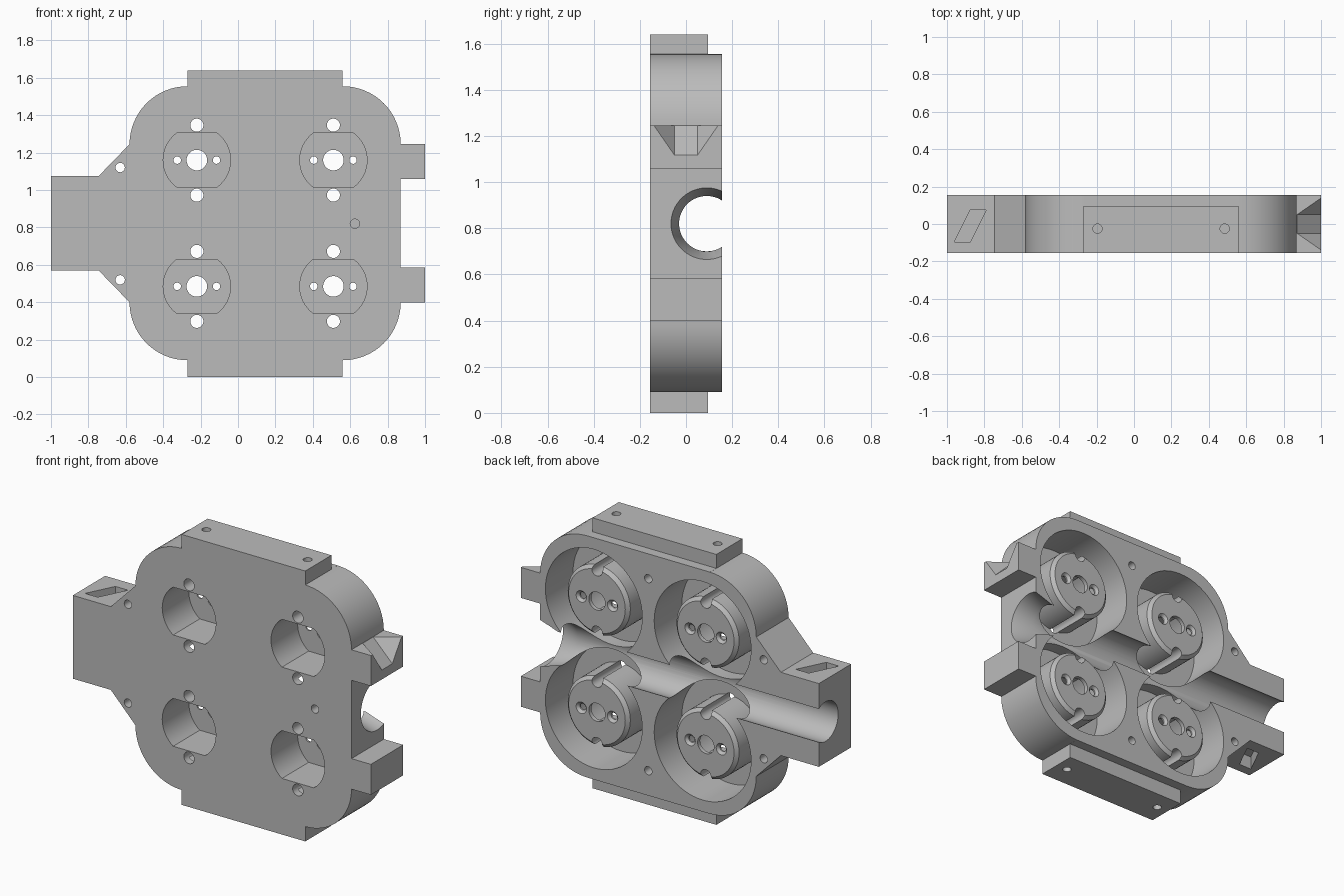
import bpy, bmesh, math
from mathutils import Vector

old = bpy.data.objects.get("Cube")
if old:
    bpy.data.objects.remove(old, do_unlink=True)

grey = bpy.data.materials.new("plain grey")
grey.use_nodes = True
grey.diffuse_color = (0.5, 0.5, 0.5, 1)
grey.node_tree.nodes["Principled BSDF"].inputs["Base Color"].default_value = (0.5, 0.5, 0.5, 1)

FRONT, BACK, MID = -0.155, 0.155, 0.82
FLOOR, CAP = -0.11, 0.125
X, Y, Z = Vector((1, 0, 0)), Vector((0, 1, 0)), Vector((0, 0, 1))

cutters = bpy.data.collections.new("cutters")
bpy.context.scene.collection.children.link(cutters)


def finish(bm, name, collection=cutters):
    bmesh.ops.recalc_face_normals(bm, faces=bm.faces)
    mesh = bpy.data.meshes.new(name)
    bm.to_mesh(mesh)
    bm.free()
    ob = bpy.data.objects.new(name, mesh)
    ob.hide_render = collection is cutters
    collection.objects.link(ob)
    return ob


def loft(bm, rings):
    """Skin a list of equal point rings and cap both ends."""
    loops = [[bm.verts.new(p) for p in ring] for ring in rings]
    n = len(loops[0])
    for a, b in zip(loops, loops[1:]):
        for i in range(n):
            bm.faces.new((a[i], a[(i + 1) % n], b[(i + 1) % n], b[i]))
    bm.faces.new(loops[0])
    bm.faces.new(loops[-1])


def prism(name, outline, y0, y1, collection=cutters):
    """Extrude an (x, z) outline from y0 to y1."""
    bm = bmesh.new()
    loft(bm, [[(x, y, z) for x, z in outline] for y in (y0, y1)])
    return finish(bm, name, collection)


def lathe(name, origin, axis, profile, sides=32):
    """Revolve (radius, distance) pairs around an axis through origin."""
    u = axis.yzx
    v = axis.cross(u)
    angles = [2 * math.pi * i / sides for i in range(sides)]
    bm = bmesh.new()
    loft(bm, [[Vector(origin) + axis * t + r * (u * math.cos(a) + v * math.sin(a))
               for a in angles] for r, t in profile])
    return finish(bm, name)


def drill(origin, axis, radius, t0, t1, sides=32):
    lathe("drill", origin, axis, [(radius, t0), (radius, t1)], sides)


def hull(name, points):
    bm = bmesh.new()
    verts = [bm.verts.new(p) for p in points]
    bmesh.ops.convex_hull(bm, input=verts)
    finish(bm, name)


def arc(cx, cz, r, a0, a1, n=16):
    return [(cx + r * math.cos(math.radians(a0 + (a1 - a0) * i / n)),
             cz + r * math.sin(math.radians(a0 + (a1 - a0) * i / n))) for i in range(n + 1)]


# Plate outline with rounded corners, end flanges, neck block and two tabs
outline = [(-1, 0.57), (-0.745, 0.57)]
outline += arc(-0.27, 0.4, 0.31, 180, 270)
outline += [(-0.27, 0), (0.56, 0)]
outline += arc(0.56, 0.4, 0.31, 270, 360)
outline += [(1, 0.4), (1, 0.585), (0.87, 0.585), (0.87, 1.06), (1, 1.06), (1, 1.245)]
outline += arc(0.56, 1.245, 0.31, 0, 90)
outline += [(0.56, 1.64), (-0.27, 1.64)]
outline += arc(-0.27, 1.245, 0.31, 90, 180)
outline += [(-0.745, 1.075), (-1, 1.075)]
body = prism("housing_body", outline, FRONT, BACK, bpy.context.scene.collection)

# Flanges are thinner than the plate
for z0, z1 in ((-0.1, 0.0895), (1.5555, 1.8)):
    prism("flange_step", [(-0.5, z0), (0.8, z0), (0.8, z1), (-0.5, z1)], 0.095, 0.35)

for x in (-0.22, 0.51):
    for z in (0.485, 1.16):
        # Ring-shaped well that leaves a chamfered boss standing
        lathe("well", (x, 0, z), Y, [(0.325, 0.4), (0.325, FLOOR), (0.21, FLOOR),
                                     (0.21, CAP - 0.02), (0.19, CAP)], 64)

        # Front pocket with two flats
        half = math.degrees(math.asin(0.145 / 0.18))
        pocket = arc(x, z, 0.18, -half, half) + arc(x, z, 0.18, 180 - half, 180 + half)
        prism("pocket", pocket, -0.3, 0.1)

        # Centre hole, countersunk pin holes and screw holes
        drill((x, 0, z), Y, 0.055, 0, 0.3)
        for side in (-1, 1):
            lathe("pin_hole", (x + side * 0.105, 0, z), Y,
                  [(0.02, 0), (0.02, CAP - 0.015), (0.04, CAP + 0.005), (0.04, 0.3)], 20)
            drill((x, 0, z + side * 0.187), Y, 0.035, -0.3, 0.3)

# Lengthwise channel open to the back, flared at the tab end
lathe("channel", (0, 0.09, MID), X, [(0.12, -1.2), (0.12, 0.75), (0.161, 0.89), (0.161, 1.2)], 64)

# Small holes in the gussets, back face, front face and flanges
for z in (0.52, 1.12):
    drill((-0.63, 0, z), Y, 0.025, -0.3, 0.3, 20)
for z in (0.24, 1.405):
    drill((0.145, 0, z), Y, 0.025, 0.03, 0.3, 20)
drill((0.625, 0, MID), Y, 0.025, -0.3, -0.07, 20)
for x in (-0.195, 0.485):
    drill((x, -0.025, 0), Z, 0.025, -0.15, 0.12, 20)
    drill((x, -0.025, 0), Z, 0.025, 1.52, 1.85, 20)

# Slanted slots above and below the neck block
slant = [(-0.96, -0.095), (-0.875, -0.095), (-0.79, 0.075), (-0.875, 0.075)]
for z0, z1 in ((0.5, 0.65), (0.995, 1.15)):
    hull("slot", [(x, y, z) for x, y in slant for z in (z0, z1)])

# Sloped notch in the upper tab
hull("notch", [(x, s * y, z) for s in (-1, 1) for x, y, z in
               ((1.001, 0.05, 1.116), (1.001, 0.14, 1.246), (0.871, 0.05, 1.246))])

# Cut everything in one pass, then discard the cutters
mod = body.modifiers.new("cuts", 'BOOLEAN')
mod.operation, mod.solver = 'DIFFERENCE', 'EXACT'
mod.operand_type, mod.collection = 'COLLECTION', cutters
bpy.context.view_layer.update()
result = bpy.data.meshes.new_from_object(
    body.evaluated_get(bpy.context.evaluated_depsgraph_get()))
body.modifiers.clear()
body.data = result
for ob in list(cutters.objects):
    bpy.data.objects.remove(ob, do_unlink=True)
bpy.data.collections.remove(cutters)

body.data.materials.clear()
body.data.materials.append(grey)
for poly in body.data.polygons:
    poly.material_index = 0
bpy.ops.object.select_all(action='DESELECT')
body.select_set(True)
bpy.context.view_layer.objects.active = body
bpy.ops.object.shade_smooth_by_angle(angle=math.radians(28))
